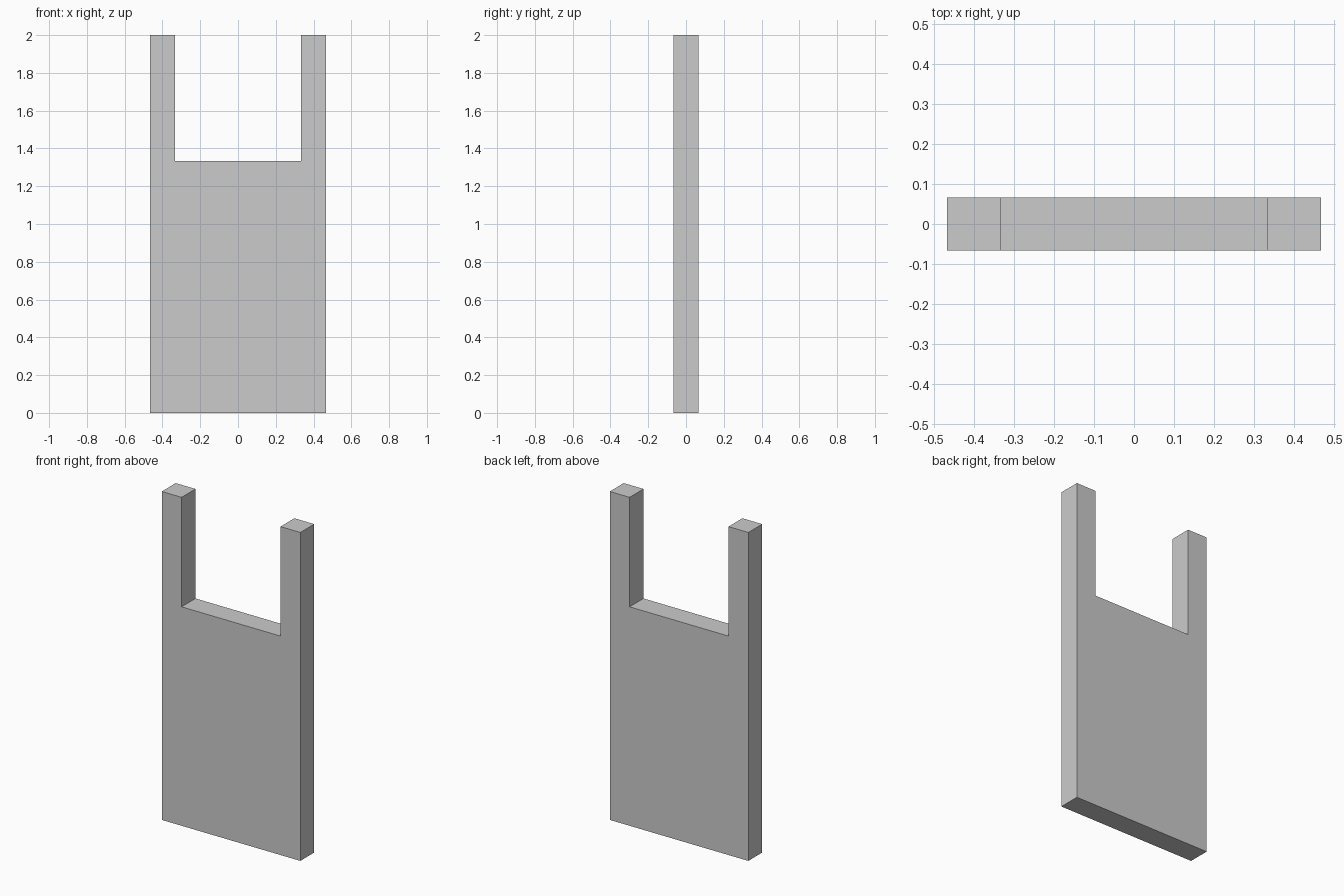
import bpy
import bmesh

if "Cube" in bpy.data.objects:
    bpy.data.objects.remove(bpy.data.objects["Cube"])

HALF_WIDTH = 0.4667    # outer half width
HALF_NOTCH = 0.3333    # half width of the top opening
HALF_DEPTH = 0.0667
HEIGHT = 2.0
NOTCH_Z = 1.3333       # floor of the opening

# Right half of the front outline, mirrored to give the full U-shaped profile
right = [(HALF_WIDTH, 0), (HALF_WIDTH, HEIGHT), (HALF_NOTCH, HEIGHT), (HALF_NOTCH, NOTCH_Z)]
outline = right + [(-x, z) for x, z in reversed(right)]

# Panel with two upright prongs: profile extruded from front to back
bm = bmesh.new()
face = bm.faces.new([bm.verts.new((x, -HALF_DEPTH, z)) for x, z in outline])
result = bmesh.ops.extrude_face_region(bm, geom=[face])
moved = [v for v in result["geom"] if isinstance(v, bmesh.types.BMVert)]
bmesh.ops.translate(bm, verts=moved, vec=(0, 2 * HALF_DEPTH, 0))
bmesh.ops.recalc_face_normals(bm, faces=bm.faces)

mesh = bpy.data.meshes.new("notched_panel")
bm.to_mesh(mesh)
bm.free()
panel = bpy.data.objects.new("notched_panel", mesh)
bpy.context.collection.objects.link(panel)
